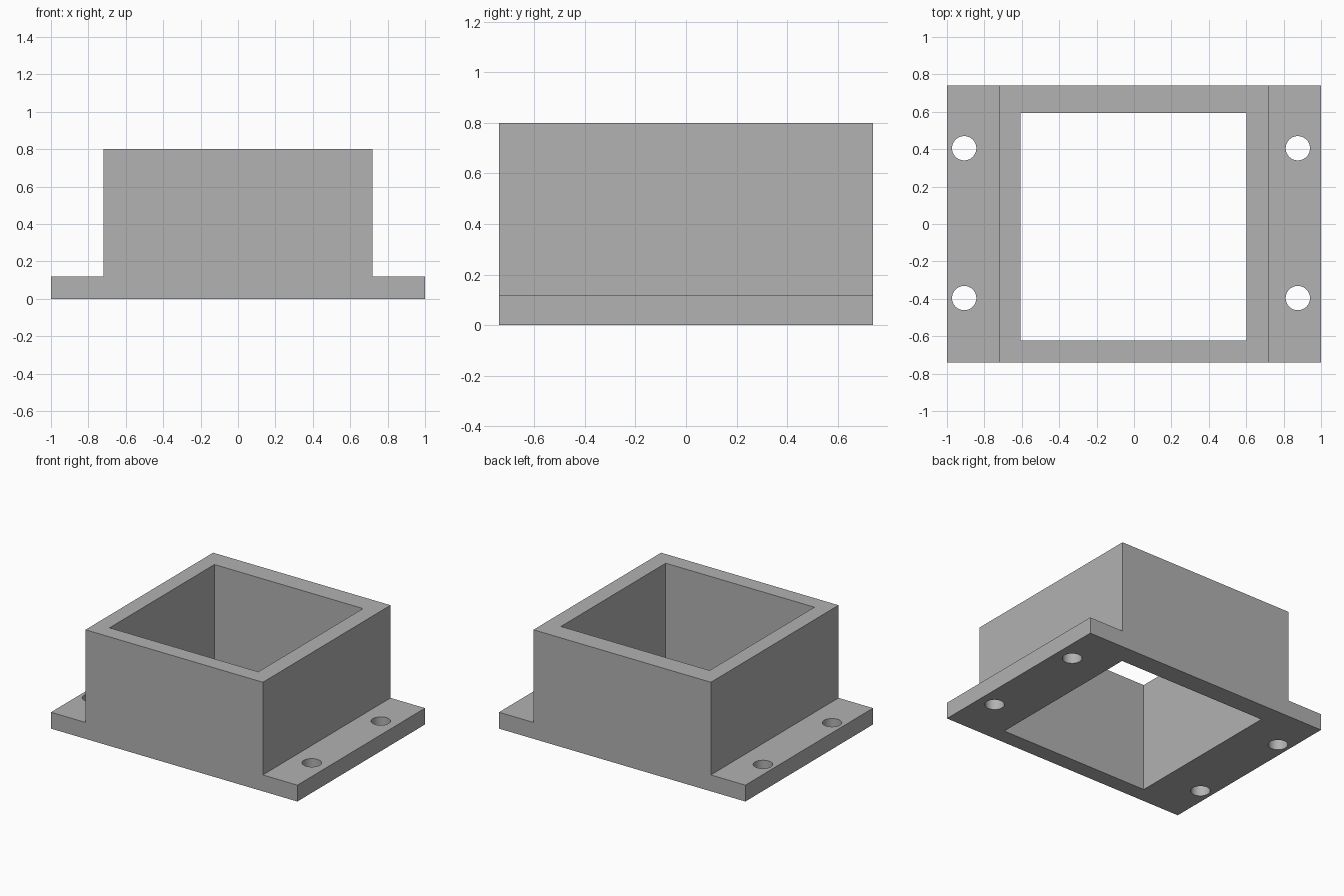
import bpy
import bmesh
from mathutils import Vector

cube = bpy.data.objects.get("Cube")
if cube:
    bpy.data.objects.remove(cube, do_unlink=True)

DEPTH = 0.74      # half depth
HEIGHT = 0.8
FLANGE = 0.12     # flange thickness
HOLE_RADIUS = 0.065

grey = bpy.data.materials.new("plain grey")
grey.use_nodes = True
colour = (0.445, 0.445, 0.445, 1)
grey.diffuse_color = colour
grey.node_tree.nodes["Principled BSDF"].inputs["Base Color"].default_value = colour

# Flanged body: stepped profile extruded from front to back
half = [(1, 0), (1, FLANGE), (0.72, FLANGE), (0.72, HEIGHT)]
profile = half + [(-x, z) for x, z in reversed(half)]
bm = bmesh.new()
face = bm.faces.new([bm.verts.new((x, -DEPTH, z)) for x, z in profile])
result = bmesh.ops.extrude_face_region(bm, geom=[face])
moved = [v for v in result["geom"] if isinstance(v, bmesh.types.BMVert)]
bmesh.ops.translate(bm, verts=moved, vec=Vector((0, 2 * DEPTH, 0)))
bmesh.ops.recalc_face_normals(bm, faces=bm.faces)
mesh = bpy.data.meshes.new("flanged_housing")
bm.to_mesh(mesh)
bm.free()
mesh.materials.append(grey)
housing = bpy.data.objects.new("flanged_housing", mesh)
bpy.context.collection.objects.link(housing)


def cut(cutter, name):
    """Subtract a cutter from the housing, then remove it."""
    cutter.name = name
    cutter.hide_render = True
    cutter.data.materials.append(grey)
    bpy.context.view_layer.objects.active = housing
    mod = housing.modifiers.new(name, "BOOLEAN")
    mod.operation = "DIFFERENCE"
    mod.solver = "EXACT"
    mod.object = cutter
    bpy.ops.object.modifier_apply(modifier=mod.name)
    bpy.data.objects.remove(cutter, do_unlink=True)


# Square opening, right through and slightly off centre
bpy.ops.mesh.primitive_cube_add(size=1, location=(-0.003, -0.015, HEIGHT / 2))
opening = bpy.context.object
opening.scale = (1.207, 1.215, 2)
cut(opening, "opening_cutter")

# Four bolt holes in the flanges
for x in (-0.908, 0.876):
    for y in (-0.396, 0.405):
        bpy.ops.mesh.primitive_cylinder_add(
            vertices=48, radius=HOLE_RADIUS, depth=0.5, location=(x, y, 0))
        cut(bpy.context.object, "bolt_hole_cutter")

bpy.ops.object.select_all(action="DESELECT")
housing.select_set(True)
bpy.context.view_layer.objects.active = housing
bpy.ops.object.shade_smooth_by_angle()
